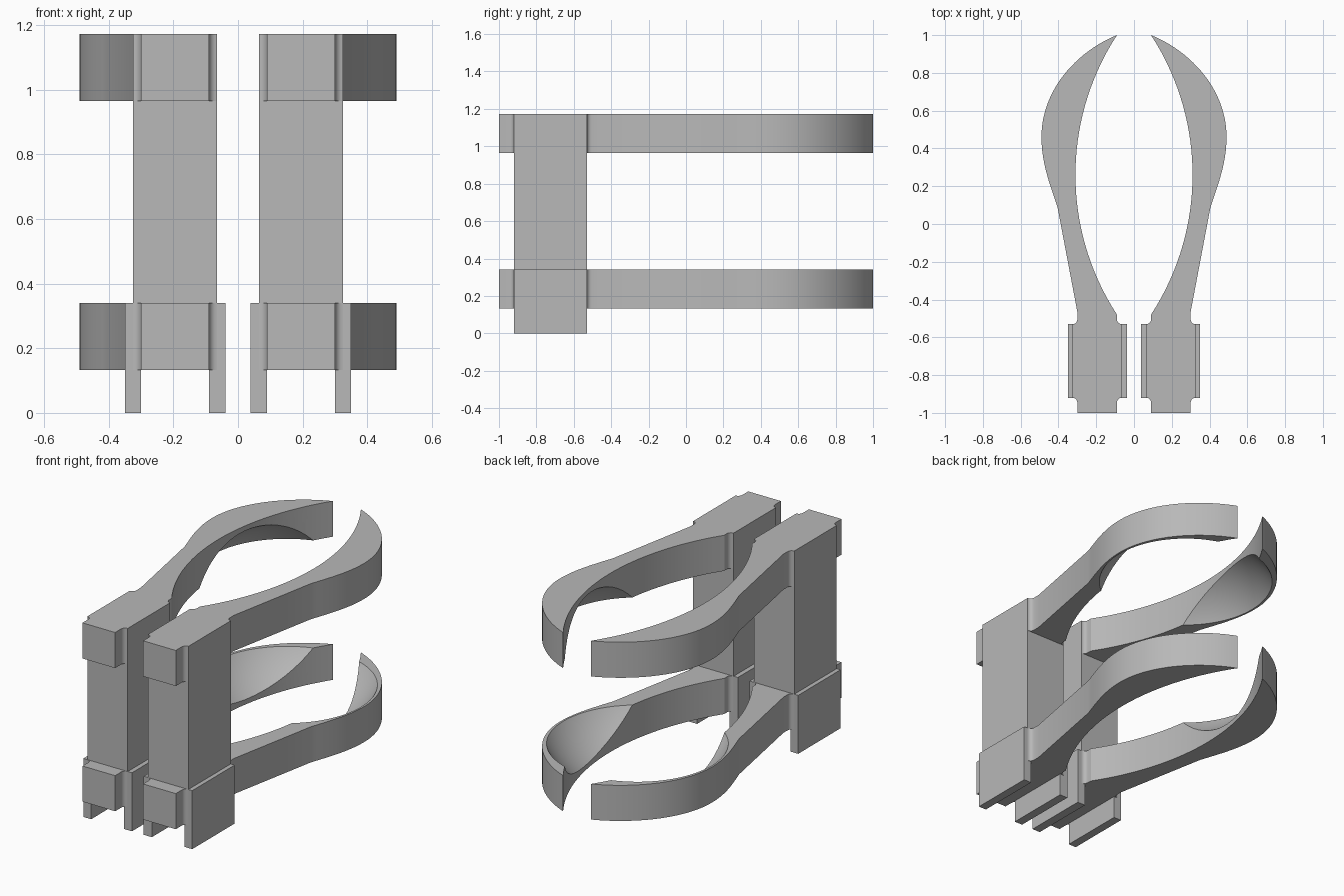
import bpy, bmesh
from math import sin, cos, pi, sqrt
from mathutils import Vector
from mathutils.geometry import interpolate_bezier

cube = bpy.data.objects.get("Cube")
if cube:
    bpy.data.objects.remove(cube, do_unlink=True)

grey = bpy.data.materials.new("plain_grey")
grey.use_nodes = True
GREY = (0.48, 0.48, 0.48, 1)
grey.diffuse_color = GREY
grey.node_tree.nodes["Principled BSDF"].inputs["Base Color"].default_value = GREY

# Shared measurements
FRONT, BACK = -0.92, -0.53           # block depth
IN, OUT = 0.09, 0.30                 # finger width at the block
FILLET = 0.025
ARM_H, LOW, HIGH = 0.207, 0.133, 0.965
TOP = HIGH + ARM_H
FOOT_TOP = LOW + ARM_H
MID_Z = TOP / 2 + LOW / 2


def prism(name, points, vector):
    """Extrude a closed outline of 3D points along a vector."""
    bm = bmesh.new()
    face = bm.faces.new([bm.verts.new(p) for p in points])
    new = bmesh.ops.extrude_face_region(bm, geom=[face])["geom"]
    bmesh.ops.translate(bm, vec=vector, verts=[v for v in new if isinstance(v, bmesh.types.BMVert)])
    bmesh.ops.recalc_face_normals(bm, faces=bm.faces)
    mesh = bpy.data.meshes.new(name)
    bm.to_mesh(mesh)
    bm.free()
    mesh.materials.append(grey)
    obj = bpy.data.objects.new(name, mesh)
    bpy.context.collection.objects.link(obj)
    return obj


def smooth(obj):
    bpy.ops.object.select_all(action="DESELECT")
    obj.select_set(True)
    bpy.context.view_layer.objects.active = obj
    bpy.ops.object.shade_smooth_by_angle(angle=0.4)


def fillet(x, y, sx, sy, n=6):
    """Concave quarter round from the finger side out to the block face."""
    cx, cy = x + sx * FILLET, y + sy * FILLET
    return [(cx - sx * FILLET * cos(a), cy - sy * FILLET * sin(a))
            for a in (i * pi / 2 / n for i in range(n + 1))]


def bezier(a, b, c, d, n):
    return [tuple(p)[:2] for p in interpolate_bezier(*[Vector((*q, 0)) for q in (a, b, c, d)], n)]


# Finger outline: bowed inner arc, straight shank, swelling outer curve
def finger_outline():
    radius, cx, cy = 1.355, -1.045, 0.26
    inner = []
    for i in range(33):
        y = -0.48 + 1.48 * i / 32
        inner.append((cx + sqrt(radius ** 2 - (y - cy) ** 2), y))
    tip = inner[-1]
    swell = bezier(tip, (0.29, 0.92), (0.49, 0.72), (0.49, 0.46), 24)
    flank = bezier((0.49, 0.46), (0.49, 0.33), (0.45, 0.22), (0.405, 0.09), 12)
    root_in = fillet(IN, BACK, -1, 1)[::-1]
    root_out = fillet(OUT, BACK, 1, 1)
    return root_in + inner + swell[1:] + flank[1:] + [(OUT, -0.465)] + root_out


def stub_outline():
    return ([(IN, -1), (OUT, -1)] + fillet(OUT, FRONT, 1, -1)
            + fillet(IN, FRONT, -1, -1)[::-1])


# Ball that hollows the inner faces of all four fingers
bpy.ops.mesh.primitive_uv_sphere_add(segments=96, ring_count=48, radius=0.572,
                                     location=(0, 0.446, MID_Z))
ball = bpy.context.object
ball.name = "ball_cutter"
ball.hide_render = True
ball.data.materials.append(grey)

for side, s in (("left", 1), ("right", -1)):
    # Upright block
    rect = [(0.065, FRONT), (0.325, FRONT), (0.325, BACK), (0.065, BACK)]
    prism(side + "_block", [(s * x, y, FOOT_TOP) for x, y in rect], (0, 0, TOP - FOOT_TOP))

    # Slotted foot with two legs
    foot = [(0.038, 0), (IN, 0), (IN, LOW), (OUT, LOW), (OUT, 0),
            (0.35, 0), (0.35, FOOT_TOP), (0.038, FOOT_TOP)]
    prism(side + "_foot", [(s * x, FRONT, z) for x, z in foot], (0, BACK - FRONT, 0))

    # Lower and upper fingers, each with a front stub
    for level, z in (("lower", LOW), ("upper", HIGH)):
        stub = prism(f"{side}_{level}_stub", [(s * x, y, z) for x, y in stub_outline()], (0, 0, ARM_H))
        smooth(stub)
        finger = prism(f"{side}_{level}_finger", [(s * x, y, z) for x, y in finger_outline()], (0, 0, ARM_H))
        cut = finger.modifiers.new("scoop", "BOOLEAN")
        cut.operation, cut.solver, cut.object = "DIFFERENCE", "EXACT", ball
        bpy.context.view_layer.update()
        graph = bpy.context.evaluated_depsgraph_get()
        carved = bpy.data.meshes.new_from_object(finger.evaluated_get(graph))
        finger.modifiers.clear()
        finger.data = carved
        smooth(finger)

bpy.data.objects.remove(ball, do_unlink=True)
